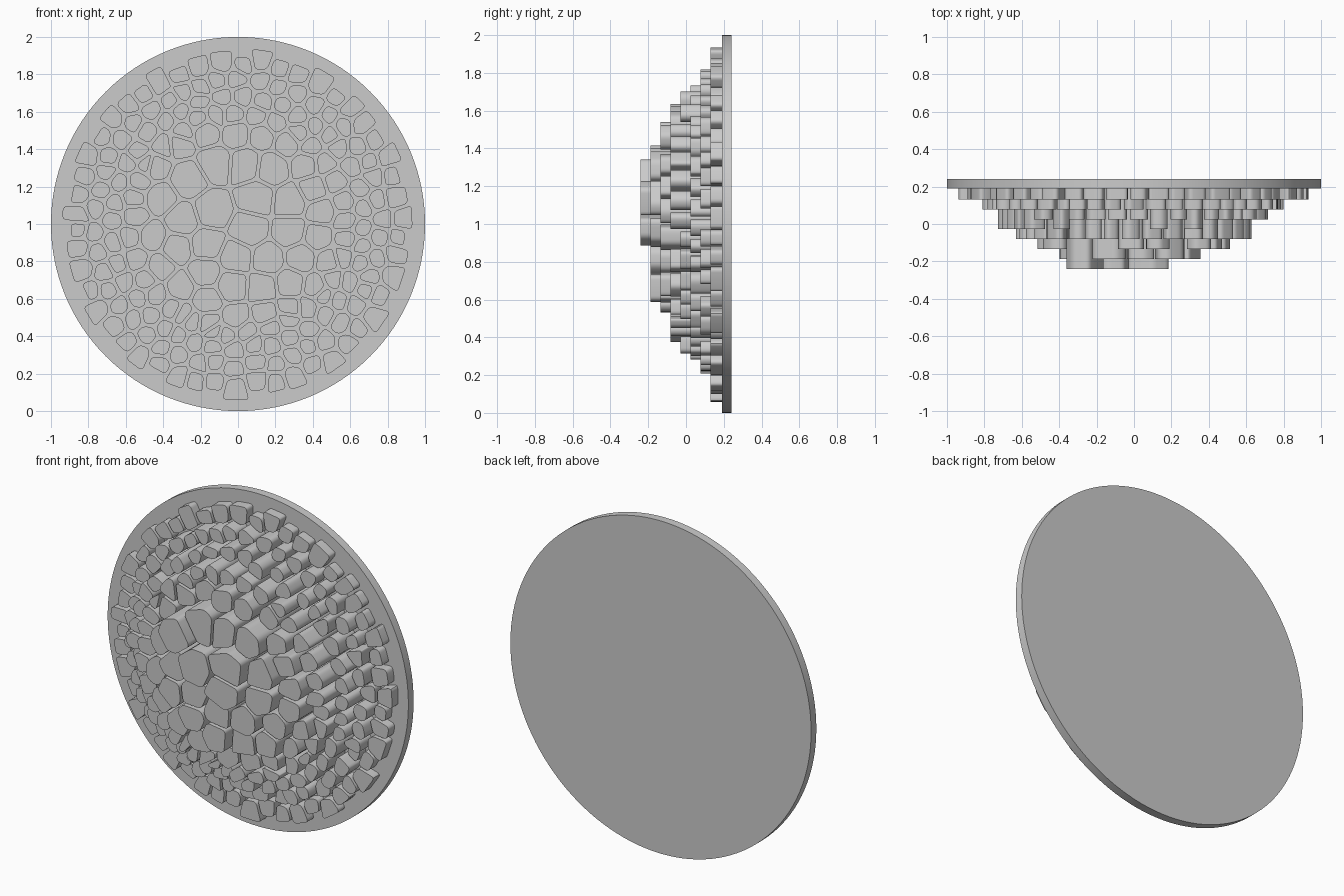
import bpy, bmesh, math, random
from mathutils import Vector

if "Cube" in bpy.data.objects:
    bpy.data.objects.remove(bpy.data.objects["Cube"])

random.seed(7)
BACK, FACE = 0.24, 0.19      # plate back / plate front (y)
GAP = 0.008                  # half the groove between cells

# Large central cells: centres (x, z); the first four are the highest
inner = [(-.27, 1.24), (.10, 1.14), (-.14, 1.07), (.06, .97),
         (-.12, 1.33), (.04, 1.32), (.18, 1.30), (.28, 1.12), (.28, .96), (-.17, .89),
         (-.01, .82), (.16, .81), (-.18, .74), (-.33, .87), (-.30, 1.02), (-.42, 1.14),
         (-.45, 1.31), (-.32, 1.44), (-.17, 1.50), (-.01, 1.49), (.13, 1.48), (.27, 1.44),
         (.37, 1.32), (.41, 1.19), (.45, 1.07), (.43, .93), (.34, .82), (.28, .68),
         (.13, .66), (-.03, .67), (-.17, .59), (-.31, .66), (-.42, .77), (-.46, .93),
         (-.01, .49), (-.16, .46), (.15, .51), (-.30, .51), (.28, .54), (.42, .66), (.49, .80)]
PEAK = 4
seeds = [Vector(p) for p in inner]

# Small outer cells: jittered rings
for r, n in ((.59, 33), (.675, 40), (.765, 46), (.86, 50)):
    phase = random.random()
    for i in range(n):
        a = 2 * math.pi * (i + phase + random.uniform(-.28, .28)) / n
        rr = r + random.uniform(-.02, .02)
        seeds.append(Vector((rr * math.cos(a), 1 + rr * math.sin(a))))


def clip(poly, point, normal):
    """Keep the part of a 2D polygon behind a line."""
    out = []
    for i, a in enumerate(poly):
        b = poly[(i + 1) % len(poly)]
        da, db = (a - point).dot(normal), (b - point).dot(normal)
        if da <= 0:
            out.append(a)
        if da * db < 0:
            out.append(a.lerp(b, da / (da - db)))
    return out


def cell(i, gap):
    """Outline of one Voronoi cell, shrunk by gap."""
    s = seeds[i]
    poly = [s + Vector(c) for c in ((-.4, -.4), (.4, -.4), (.4, .4), (-.4, .4))]
    for j, t in enumerate(seeds):
        d = t - s
        if j != i and d.length < .8:
            n = d.normalized()
            poly = clip(poly, (s + t) / 2 - n * gap, n)
    radial = s - Vector((0, 1))
    if radial.length > .5:
        n = radial.normalized()
        limit = .915 + .025 * math.sin(i * 2.4)
        poly = clip(poly, Vector((0, 1)) + n * limit, n)
    return poly


def rounded(poly, radius, steps=4):
    """Soften corners with small curves."""
    clean = [p for k, p in enumerate(poly) if (p - poly[k - 1]).length > .008]
    out = []
    for k, p in enumerate(clean):
        a, b = clean[k - 1], clean[(k + 1) % len(clean)]
        ta = min(radius, .42 * (a - p).length)
        tb = min(radius, .42 * (b - p).length)
        pa, pb = p + (a - p).normalized() * ta, p + (b - p).normalized() * tb
        for s in range(steps + 1):
            t = s / steps
            out.append(pa * (1 - t) ** 2 + p * 2 * t * (1 - t) + pb * t * t)
    return out


def centre(poly):
    return sum(poly, Vector((0, 0))) / len(poly)


# Even out the small cells once
moved = [centre(cell(i, 0)) for i in range(len(seeds))]
for i in range(len(inner), len(seeds)):
    seeds[i] = seeds[i].lerp(moved[i], .5)

# Eight stepped tiers, falling away from the peak cells
TIERS = (.37, .505, .60, .665, .72, .785)


def tier_of(i):
    if i < PEAK:
        return 0
    r = (seeds[i] - Vector((-.01, 1.01))).length
    return 1 + sum(r > t for t in TIERS)


def finish(name, bm):
    bmesh.ops.recalc_face_normals(bm, faces=bm.faces)
    me = bpy.data.meshes.new(name)
    bm.to_mesh(me)
    bm.free()
    ob = bpy.data.objects.new(name, me)
    bpy.context.collection.objects.link(ob)
    bpy.ops.object.select_all(action='DESELECT')
    ob.select_set(True)
    bpy.context.view_layer.objects.active = ob
    bpy.ops.object.shade_smooth_by_angle(angle=math.radians(35))
    return ob


def prism(bm, outline, y0, y1):
    front = [bm.verts.new((p.x, y0, p.y)) for p in outline]
    back = [bm.verts.new((p.x, y1, p.y)) for p in outline]
    n = len(outline)
    bm.faces.new(front)
    bm.faces.new(back[::-1])
    for k in range(n):
        bm.faces.new((front[k], back[k], back[(k + 1) % n], front[(k + 1) % n]))


# Raised cells, one object per height tier
tiers = [bmesh.new() for _ in range(8)]
for i in range(len(seeds)):
    outline = rounded(cell(i, GAP), .025)
    if len(outline) > 10:
        t = tier_of(i)
        prism(tiers[t], outline, -.24 + .053 * t, FACE + .005)
for t, bm in enumerate(tiers):
    finish(f"cell_tier_{t + 1}", bm)

# Round backing plate
bm = bmesh.new()
prism(bm, [Vector((math.cos(2 * math.pi * k / 128), 1 + math.sin(2 * math.pi * k / 128)))
           for k in range(128)], FACE, BACK)
finish("backing_plate", bm)
